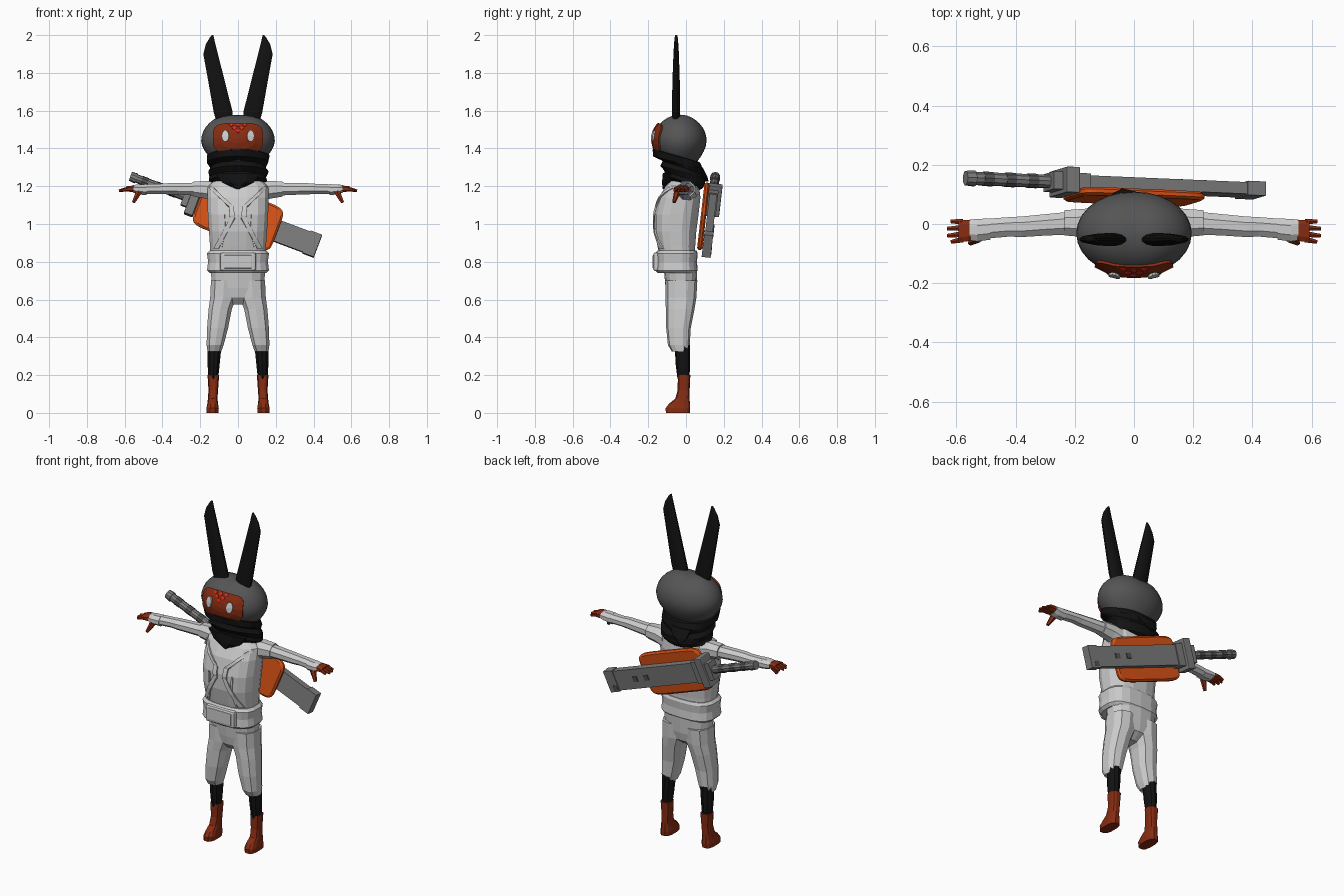
import bpy, bmesh, math
from math import cos, sin, pi, radians
from mathutils import Vector, Matrix
from mathutils.bvhtree import BVHTree

if "Cube" in bpy.data.objects:
    bpy.data.objects.remove(bpy.data.objects["Cube"])

def material(name, r, g, b):
    m = bpy.data.materials.new(name)
    m.diffuse_color = (r, g, b, 1)
    m.use_nodes = True
    m.node_tree.nodes["Principled BSDF"].inputs["Base Color"].default_value = m.diffuse_color
    return m

BLACK = material("black_cloth", .006, .006, .006)
DARK = material("dark_grey", .09, .09, .09)
STEEL = material("steel", .2, .2, .2)
RUST = material("rust", .24, .025, .006)
ORANGE = material("orange", .7, .085, .008)
RED = material("red", .8, .02, .01)

def finish(name, bm, mat=None, mirror=False, smooth=False, bevel=0, matrix=None, solid=0):
    bmesh.ops.recalc_face_normals(bm, faces=bm.faces)
    if matrix:
        bm.transform(matrix)
    me = bpy.data.meshes.new(name)
    bm.to_mesh(me)
    bm.free()
    ob = bpy.data.objects.new(name, me)
    bpy.context.collection.objects.link(ob)
    if mat:
        me.materials.append(mat)
    if smooth:
        bpy.ops.object.select_all(action='DESELECT')
        ob.select_set(True)
        bpy.context.view_layer.objects.active = ob
        bpy.ops.object.shade_smooth_by_angle(angle=radians(40))
    if solid:
        s = ob.modifiers.new("thickness", 'SOLIDIFY')
        s.thickness, s.offset = solid, 0
    if bevel:
        b = ob.modifiers.new("bevel", 'BEVEL')
        b.width, b.segments = bevel, 2
    if mirror:
        ob.modifiers.new("mirror", 'MIRROR')
    return ob

def sup(v, e):
    return math.copysign(abs(v) ** (2 / e), v)

def loft(name, rings, n=12, axis='z', e=2, tilt=0, wave=0, **kw):
    """Skin rings (t, a_min, a_max, b_min, b_max) of superellipses along an axis."""
    bm = bmesh.new()
    rows = []
    for k, (t, a0, a1, b0, b1) in enumerate(rings):
        row = []
        for i in range(n):
            q = 2 * pi * (i + .5) / n
            w = 1 + wave * sin(5 * q + 2.1 * k)
            a = (a0 + a1) / 2 + (a1 - a0) / 2 * sup(cos(q), e) * w
            b = (b0 + b1) / 2 + (b1 - b0) / 2 * sup(sin(q), e) * w
            h = t - tilt * sup(sin(q), e)
            co = {'x': (h, a, b), 'y': (a, h, b), 'z': (a, b, h)}[axis]
            row.append(bm.verts.new(co))
        rows.append(row)
    for r, s in zip(rows, rows[1:]):
        for i in range(n):
            j = (i + 1) % n
            bm.faces.new((r[i], r[j], s[j], s[i]))
    bm.faces.new(rows[0])
    bm.faces.new(rows[-1])
    return finish(name, bm, **kw)

def box(name, c, half, **kw):
    bm = bmesh.new()
    bmesh.ops.create_cube(bm, size=2)
    bm.transform(Matrix.Translation(c) @ Matrix.Diagonal((*half, 1)))
    return finish(name, bm, **kw)

def rod(name, p, q, r0, r1, n=6, **kw):
    p, q = Vector(p), Vector(q)
    bm = bmesh.new()
    bmesh.ops.create_cone(bm, cap_ends=True, segments=n, radius1=r0, radius2=r1, depth=(q - p).length)
    bm.transform(Matrix.Translation((p + q) / 2) @ (q - p).to_track_quat('Z', 'Y').to_matrix().to_4x4())
    return finish(name, bm, **kw)

def tree(ob):
    return BVHTree.FromPolygons([v.co for v in ob.data.vertices], [p.vertices for p in ob.data.polygons])

def front(bvh, x, z, lift):
    hit = bvh.ray_cast(Vector((x, -1, z)), Vector((0, 1, 0)))[0]
    return Vector((x, (hit.y if hit else -.05) - lift, z))

def patch(name, bvh, cx, cz, rx, rz, e, lift, n=24, **kw):
    """Rounded plate that follows the front of a surface."""
    bm = bmesh.new()
    mid = bm.verts.new(front(bvh, cx, cz, lift))
    last = None
    for f in (.33, .66, 1):
        row = [bm.verts.new(front(bvh, cx + f * rx * sup(cos(2 * pi * i / n), e),
                                  cz + f * rz * sup(sin(2 * pi * i / n), e), lift)) for i in range(n)]
        for i in range(n):
            j = (i + 1) % n
            bm.faces.new((last[i], last[j], row[j], row[i]) if last else (mid, row[i], row[j]))
        last = row
    return finish(name, bm, solid=.014, **kw)

def strap(name, bvh, pts, w, lift):
    """Ribbon laid on the front of a surface along (x, z) points."""
    bm = bmesh.new()
    rows = []
    for (x0, z0), (x1, z1) in zip(pts, pts[1:]):
        for k in range(5):
            x, z = x0 + (x1 - x0) * k / 4, z0 + (z1 - z0) * k / 4
            rows.append([bm.verts.new(front(bvh, x + s * w, z, lift)) for s in (-1, 1)])
    for r, s in zip(rows, rows[1:]):
        bm.faces.new((r[0], r[1], s[1], s[0]))
    return finish(name, bm, mirror=True, solid=.012)

# Head: sphere narrowed toward the chin, slightly dented on top
bm = bmesh.new()
bmesh.ops.create_uvsphere(bm, u_segments=28, v_segments=18, radius=1)
for v in bm.verts:
    x, y, z = v.co
    k = 1 - .2 * max(0, -z - .1)
    dent = .012 * math.exp(-(x / .25) ** 2) * max(0, z)
    v.co = (.195 * sup(x, 2.1) * k, -.032 + .141 * y * k, 1.44 + (.148 if z > 0 else .16) * z - dent)
head = finish("head", bm, DARK, smooth=True)
face = tree(head)
patch("face_mask", face, 0, 1.455, .13, .076, 4, .004, mat=RUST)
for s in (-1, 1):
    patch("eye", face, s * .066, 1.465, .019, .03, 2, .012, n=14)
for x, z in ((0, 1.49), (-.02, 1.505), (.02, 1.505), (-.035, 1.522), (.035, 1.522), (0, 1.52)):
    patch("forehead_mark", face, x, z, .011, .009, 2, .008, n=4, mat=RED)

# Ears
loft("ear", [(1.53, .03, .112, -.075, -.03), (1.59, .026, .13, -.075, -.03), (1.75, .067, .158, -.073, -.032),
             (1.9, .105, .185, -.067, -.037), (1.95, .118, .172, -.064, -.04), (1.985, .127, .151, -.061, -.043),
             (2, .131, .139, -.057, -.047)], n=12, mat=BLACK, mirror=True, smooth=True)

# Scarf with folds and a tail at the back
loft("scarf", [(1.365, -.15, .15, -.165, .06), (1.36, -.166, .166, -.176, .075), (1.325, -.163, .163, -.174, .09),
               (1.30, -.145, .145, -.125, .085), (1.275, -.16, .16, -.135, .1), (1.245, -.15, .15, -.112, .1),
               (1.225, -.157, .157, -.115, .09), (1.205, -.11, .11, -.11, .06)],
     n=24, tilt=.034, wave=.022, mat=BLACK)
loft("scarf_bib", [(1.27, -.13, .13, -.125, -.06), (1.22, -.09, .09, -.13, -.06), (1.185, -.012, .012, -.125, -.08)],
     n=8, mat=BLACK)
loft("scarf_tail", [(1.3, -.09, .05, .06, .09), (1.25, -.075, .02, .085, .115), (1.225, -.05, -.03, .1, .12)],
     n=8, mat=BLACK)

# Torso and harness
torso = loft("torso", [(.78, -.145, .145, -.13, .05), (.88, -.15, .15, -.152, .05), (.96, -.156, .156, -.168, .056),
                       (1.05, -.162, .162, -.168, .068), (1.14, -.165, .165, -.145, .078),
                       (1.2, -.162, .162, -.11, .07), (1.235, -.12, .12, -.085, .06)], n=16, e=2.7)
chest = tree(torso)
strap("chest_strap", chest, [(.14, 1.19), (.035, 1.09), (.03, 1.03), (.115, .87)], .013, .003)
strap("chest_seam", chest, [(.075, 1.05), (.07, .97), (.09, .87)], .005, .001)

# Belt and pouch
loft("belt", [(.74, -.15, .15, -.15, .052), (.755, -.166, .166, -.162, .062), (.80, -.16, .16, -.158, .058),
              (.845, -.166, .166, -.162, .062), (.86, -.152, .152, -.15, .055)], n=18, e=2.8)
box("belt_pouch", (0, -.155, .8), (.095, .018, .05), bevel=.012)
box("belt_pouch_flap", (0, -.172, .8), (.075, .006, .035), bevel=.005)

# Trousers
loft("hips", [(.575, -.045, .045, -.07, .0), (.61, -.11, .11, -.1, .045), (.66, -.14, .14, -.108, .055),
              (.77, -.148, .148, -.118, .06)], n=14, e=2.5)
loft("trouser_leg", [(.34, .09, .158, -.08, -.005), (.325, .087, .163, -.075, .012), (.36, .074, .168, -.096, .02),
                     (.45, .05, .166, -.105, .025), (.55, .03, .158, -.107, .045), (.61, .006, .15, -.108, .055),
                     (.7, .002, .146, -.11, .06)], n=10, e=2.5, mirror=True)
loft("sock", [(.18, .104, .158, -.045, .018), (.26, .095, .163, -.055, .022), (.36, .085, .163, -.06, .02)],
     n=10, mat=BLACK, mirror=True)
loft("boot", [(0, .103, .168, -.108, .022), (.025, .101, .168, -.11, .024), (.05, .105, .163, -.09, .022),
              (.075, .108, .16, -.058, .02), (.12, .105, .157, -.045, .02), (.2, .099, .162, -.044, .024)],
     n=12, e=2.8, mat=RUST, mirror=True)

# Arms, cuffs, hands
loft("shoulder", [(.12, -.06, .06, 1.11, 1.225), (.17, -.048, .055, 1.13, 1.232), (.235, -.042, .05, 1.142, 1.228)],
     axis='x', n=8, mirror=True)
loft("sleeve", [(.2, -.038, .046, 1.147, 1.222), (.3, -.042, .036, 1.152, 1.22), (.38, -.047, .028, 1.155, 1.218),
                (.42, -.045, .026, 1.158, 1.214), (.5, -.052, .02, 1.155, 1.212)], axis='x', n=8, mirror=True)
loft("cuff", [(.485, -.056, .022, 1.15, 1.213), (.53, -.062, .02, 1.155, 1.212), (.555, -.058, .018, 1.165, 1.207)],
     axis='x', n=8, mirror=True)
loft("palm", [(.53, -.048, .01, 1.168, 1.204), (.56, -.06, .016, 1.168, 1.204), (.592, -.064, .016, 1.172, 1.2)],
     axis='x', n=8, e=3, mat=RUST, mirror=True)
for y, x in ((-.055, .617), (-.036, .63), (-.014, .63), (.008, .618)):
    rod("finger", (.58, y * .95, 1.187), (x, y * 1.1, 1.176), .0115, .007, mat=RUST, mirror=True)
rod("thumb", (.525, -.046, 1.17), (.553, -.064, 1.115), .018, .009, mat=RUST, mirror=True)

# Back plate and sword, both slanted across the back
def slant(y):
    return (Matrix.Translation((0, y, 1.04)) @ Matrix.Rotation(radians(-6.5), 4, 'X')
            @ Matrix.Rotation(radians(20.6), 4, 'Y'))

P, S = slant(.092), slant(.131)
loft("back_plate", [(-.014, -.214, .214, -.117, .117), (-.006, -.224, .224, -.127, .127),
                    (.006, -.224, .224, -.127, .127), (.014, -.214, .214, -.117, .117)],
     axis='y', n=32, e=7, mat=ORANGE, matrix=P)
box("sword_blade", (.1, 0, 0), (.3, .02, .058), mat=STEEL, matrix=S)
box("sword_tip", (.42, 0, 0), (.032, .024, .063), mat=STEEL, matrix=S)
for x, z in ((.17, 0), (.25, 0), (.41, -.04)):
    box("blade_inset", (x, .012, z), (.015, .0135, .015), mat=DARK, matrix=S)
box("sword_guard", (-.25, 0, 0), (.024, .044, .086), mat=STEEL, matrix=S, bevel=.004)
box("sword_collar", (-.285, 0, 0), (.022, .03, .05), mat=STEEL, matrix=S)
box("blade_collar", (-.205, 0, 0), (.025, .026, .064), mat=STEEL, matrix=S)
rod("sword_handle", (-.29, 0, 0), (-.59, 0, 0), .023, .023, n=10, mat=STEEL, matrix=S)
for x in (-.35, -.43, -.51):
    rod("handle_band", (x, 0, 0), (x - .035, 0, 0), .025, .025, n=10, mat=DARK, matrix=S)
rod("pommel", (-.575, 0, 0), (-.608, 0, 0), .028, .025, n=10, mat=STEEL, matrix=S)
